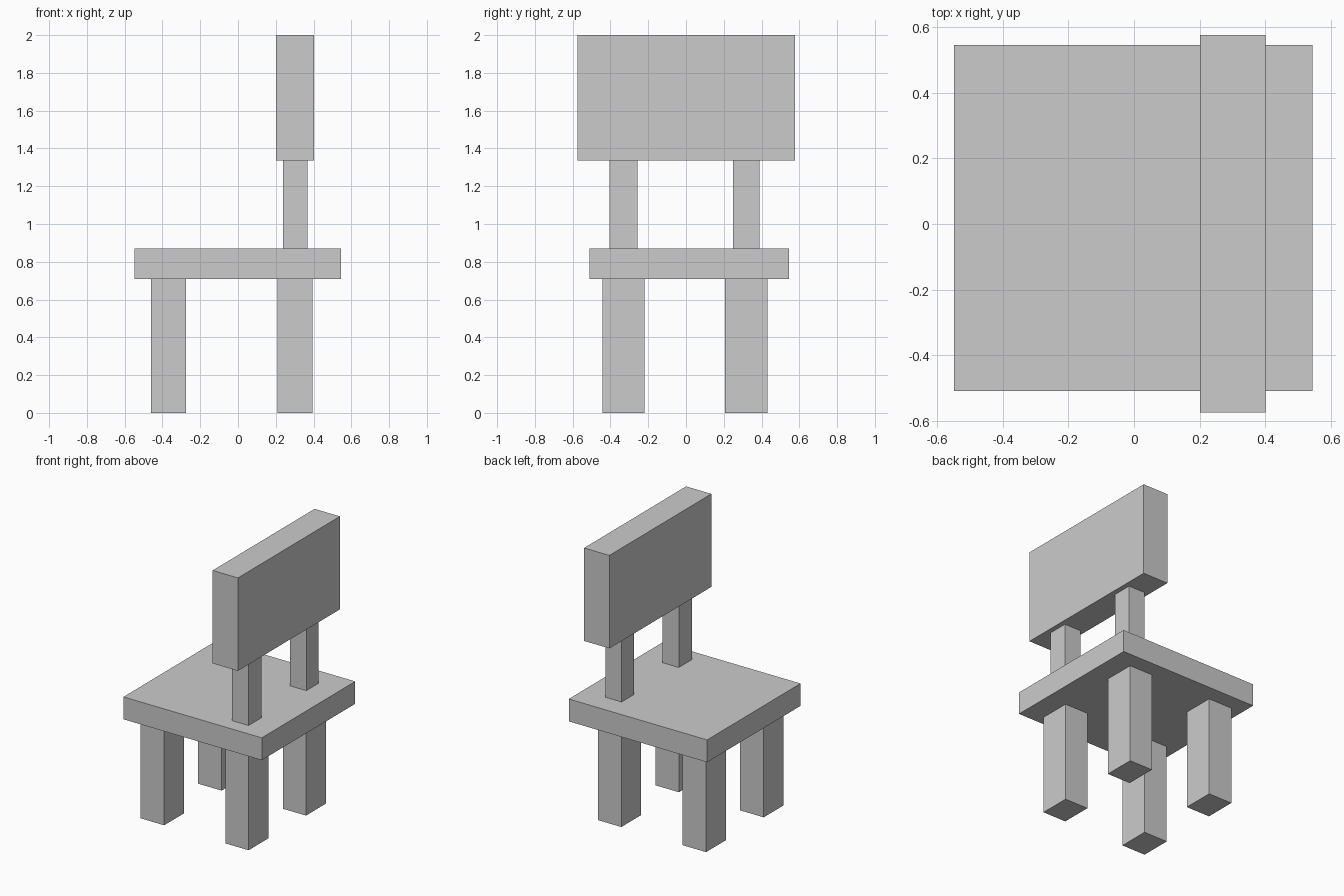
import bpy

if "Cube" in bpy.data.objects:
    bpy.data.objects.remove(bpy.data.objects["Cube"])


def box(name, x, y, z):
    """Add a box spanning the given (min, max) ranges."""
    spans = (x, y, z)
    bpy.ops.mesh.primitive_cube_add(size=1, location=[(a + b) / 2 for a, b in spans])
    ob = bpy.context.object
    ob.name = name
    ob.scale = [b - a for a, b in spans]
    bpy.ops.object.transform_apply(location=False, rotation=False, scale=True)
    return ob


SEAT_BOTTOM, SEAT_TOP, BACK_BOTTOM = 0.71, 0.87, 1.335

# Seat slab and backrest panel
box("seat", (-0.549, 0.545), (-0.51, 0.546), (SEAT_BOTTOM, SEAT_TOP))
box("backrest", (0.202, 0.402), (-0.575, 0.577), (BACK_BOTTOM, 2.0))

# Four legs and two backrest posts
for side, leg_y, post_y in (
    ("right", (-0.443, -0.22), (-0.405, -0.258)),
    ("left", (0.206, 0.431), (0.248, 0.388)),
):
    box(f"front_leg_{side}", (-0.461, -0.274), leg_y, (0, SEAT_BOTTOM))
    box(f"back_leg_{side}", (0.21, 0.394), leg_y, (0, SEAT_BOTTOM))
    box(f"back_post_{side}", (0.238, 0.367), post_y, (SEAT_TOP, BACK_BOTTOM))
